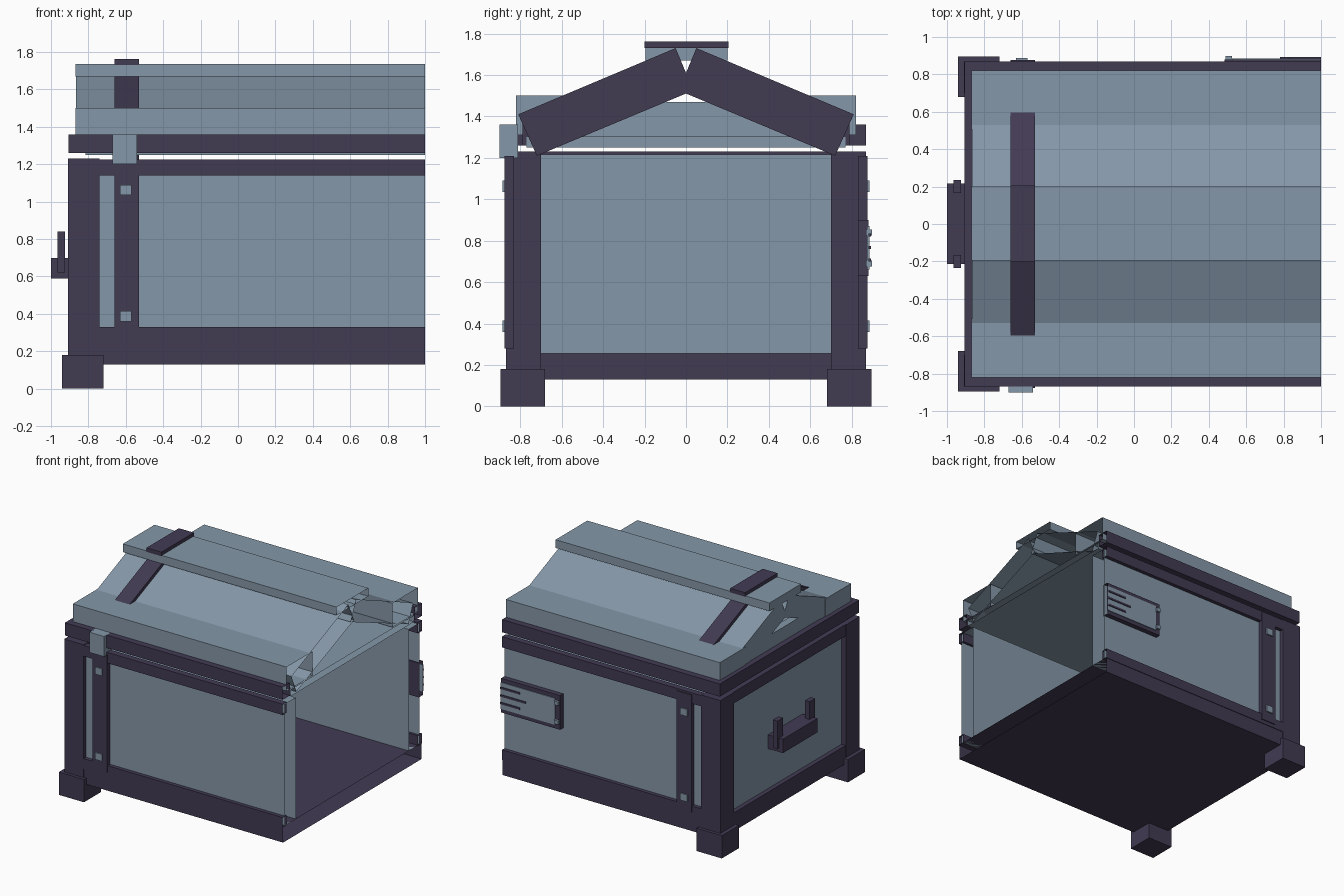
import bpy, bmesh

if "Cube" in bpy.data.objects:
    bpy.data.objects.remove(bpy.data.objects["Cube"])


def material(name, rgb):
    m = bpy.data.materials.new(name)
    m.diffuse_color = (*rgb, 1)
    m.use_nodes = True
    m.node_tree.nodes["Principled BSDF"].inputs["Base Color"].default_value = m.diffuse_color
    return m


DARK = material("dark_plum", (0.054, 0.043, 0.086))
LIGHT = material("blue_grey", (0.235, 0.312, 0.395))


def prism(name, profile, x0, x1, mat):
    """Extrude a (y, z) profile along x; parts reaching x = 1 stay open there."""
    bm = bmesh.new()
    a = [bm.verts.new((x0, y, z)) for y, z in profile]
    b = [bm.verts.new((x1, y, z)) for y, z in profile]
    n = len(profile)
    bm.faces.new(a)
    end = bm.faces.new(b)
    for i in range(n):
        j = (i + 1) % n
        bm.faces.new((a[i], a[j], b[j], b[i]))
    bmesh.ops.recalc_face_normals(bm, faces=bm.faces)
    if x1 >= 1:
        bmesh.ops.delete(bm, geom=[end], context='FACES_ONLY')
    me = bpy.data.meshes.new(name)
    bm.to_mesh(me)
    bm.free()
    me.materials.append(mat)
    ob = bpy.data.objects.new(name, me)
    bpy.context.collection.objects.link(ob)
    return ob


def box(name, x, y, z, mat):
    return prism(name, [(y[0], z[0]), (y[1], z[0]), (y[1], z[1]), (y[0], z[1])],
                 x[0], x[1], mat)


# Base tray
box("base_floor", (-0.87, 1), (-0.865, 0.865), (0.13, 0.255), DARK)

# Parts repeated on the front (s = -1) and back (s = 1)
for s, side in ((-1, "front"), (1, "back")):
    def pair(name, x, y, z, mat):
        return box(side + "_" + name, x, sorted((s * y[0], s * y[1])), z, mat)

    def slant(name, pts, x0, x1, mat):
        return prism(side + "_" + name, [(-s * y, z) for y, z in pts], x0, x1, mat)

    # Chest body
    pair("foot", (-0.94, -0.72), (0.68, 0.895), (0, 0.18), DARK)
    pair("post", (-0.91, -0.74), (0.70, 0.87), (0.13, 1.23), DARK)
    pair("panel", (-0.86, 1), (0.705, 0.84), (0.255, 1.215), LIGHT)
    pair("bottom_rail", (-0.80, 1), (0.82, 0.87), (0.25, 0.33), DARK)
    pair("top_rail", (-0.80, 1), (0.82, 0.87), (1.14, 1.225), DARK)
    pair("strap", (-0.66, -0.53), (0.83, 0.877), (0.28, 1.21), DARK)
    for i, z in enumerate((0.36, 1.035)):
        pair("stud_%d" % i, (-0.63, -0.57), (0.86, 0.887), (z, z + 0.055), LIGHT)
    # Lid
    pair("lid_rim", (-0.905, 1), (0.78, 0.87), (1.26, 1.36), DARK)
    pair("lid_shelf", (-0.87, 1), (0.50, 0.82), (1.31, 1.50), LIGHT)
    slant("lid_slope", [(-0.76, 1.403), (-0.70, 1.26), (0.02, 1.55), (-0.05, 1.70)],
          -0.865, 1, LIGHT)
    slant("lid_strap", [(-0.81, 1.41), (-0.72, 1.21), (0.035, 1.525), (-0.05, 1.73)],
          -0.66, -0.53, DARK)
    # Upright of the carrying handle
    pair("handle_upright", (-0.965, -0.925), (0.165, 0.235), (0.62, 0.84), DARK)

# Left end of the chest
box("end_panel", (-0.87, -0.80), (-0.71, 0.71), (0.255, 1.215), LIGHT)
box("end_bottom_rail", (-0.905, -0.82), (-0.71, 0.71), (0.13, 0.275), DARK)
box("end_top_rail", (-0.905, -0.82), (-0.71, 0.71), (1.14, 1.23), DARK)
box("handle_bar", (-1.0, -0.865), (-0.213, 0.217), (0.59, 0.70), DARK)

# Remaining lid parts
box("lid_end_rim", (-0.905, -0.82), (-0.79, 0.79), (1.26, 1.36), DARK)
box("lid_underside", (-0.815, 1), (-0.77, 0.77), (1.25, 1.30), LIGHT)
box("lid_end_board", (-0.86, -0.80), (-0.52, 0.52), (1.30, 1.47), LIGHT)
box("lid_cap", (-0.87, 1), (-0.195, 0.2), (1.67, 1.735), LIGHT)
box("lid_cap_strap", (-0.66, -0.53), (-0.2, 0.205), (1.73, 1.762), DARK)
box("front_clasp", (-0.67, -0.54), (-0.90, -0.81), (1.20, 1.36), LIGHT)

# Plaque on the back
box("plaque_frame", (0.485, 1), (0.83, 0.88), (0.63, 0.90), DARK)
box("plaque_plate", (0.525, 1), (0.875, 0.886), (0.66, 0.87), LIGHT)
for i, z in enumerate((0.70, 0.76, 0.82)):
    box("plaque_bar_%d" % i, (0.83 - 0.05 * (i == 1), 1), (0.88, 0.893),
        (z, z + 0.015), DARK)
for i, z in enumerate((0.675, 0.825)):
    box("plaque_screw_%d" % i, (0.49, 0.525), (0.87, 0.898), (z, z + 0.03), LIGHT)
